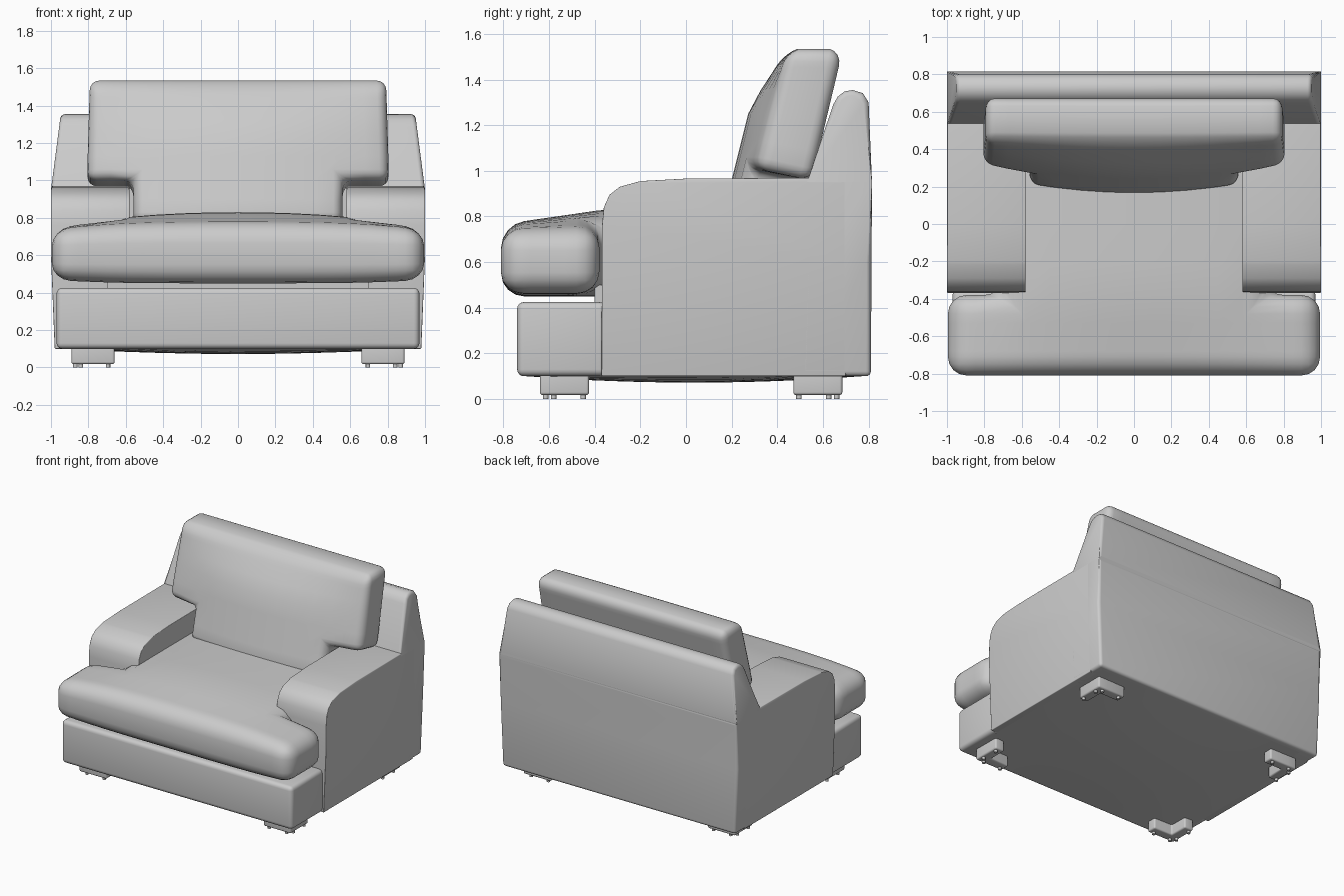
import bpy, bmesh, math
from mathutils import Vector

cube = bpy.data.objects.get("Cube")
if cube:
    bpy.data.objects.remove(cube)

GREY = (0.6, 0.6, 0.6, 1)
grey = bpy.data.materials.new("grey upholstery")
grey.use_nodes = True
grey.diffuse_color = GREY
grey.node_tree.nodes["Principled BSDF"].inputs["Base Color"].default_value = GREY


def finish(name, bm, bevel=0, segments=4, shape=None):
    """Round the sharp edges, bend the mesh with shape, and make the object."""
    bmesh.ops.recalc_face_normals(bm, faces=bm.faces[:])
    if bevel:
        sharp = [e for e in bm.edges
                 if e.is_manifold and e.calc_face_angle() > math.radians(45)]
        bmesh.ops.bevel(bm, geom=sharp, offset=bevel, segments=segments,
                        profile=0.5, affect='EDGES', clamp_overlap=True)
    if shape:
        for v in bm.verts:
            v.co = Vector(shape(*v.co))
    bmesh.ops.recalc_face_normals(bm, faces=bm.faces[:])
    mesh = bpy.data.meshes.new(name)
    bm.to_mesh(mesh)
    bm.free()
    mesh.materials.append(grey)
    obj = bpy.data.objects.new(name, mesh)
    bpy.context.collection.objects.link(obj)
    bpy.ops.object.select_all(action='DESELECT')
    obj.select_set(True)
    bpy.context.view_layer.objects.active = obj
    bpy.ops.object.shade_smooth_by_angle(angle=math.radians(40))
    return obj


def block(name, us, vs, w0, w1, bevel=0, keep=None, shape=None):
    """Gridded slab over the kept cells, thickened from w0 to w1."""
    bm = bmesh.new()
    grid = [[bm.verts.new((u, v, w0)) for v in vs] for u in us]
    for i in range(len(us) - 1):
        for j in range(len(vs) - 1):
            mid = (us[i] + us[i + 1]) / 2, (vs[j] + vs[j + 1]) / 2
            if keep is None or keep(*mid):
                bm.faces.new((grid[i][j], grid[i + 1][j],
                              grid[i + 1][j + 1], grid[i][j + 1]))
    bmesh.ops.delete(bm, geom=[v for v in bm.verts if not v.link_faces], context='VERTS')
    top = bmesh.ops.extrude_face_region(bm, geom=bm.faces[:], use_keep_orig=True)["geom"]
    for v in top:
        if isinstance(v, bmesh.types.BMVert):
            v.co.z = w1
    return finish(name, bm, bevel, shape=shape)


def prism(name, profile, x0, x1, bevel, shape=None):
    """Side profile of (y, z) points extruded across x."""
    bm = bmesh.new()
    rings = [[bm.verts.new((x, y, z)) for y, z in profile] for x in (x0, x1)]
    for ring in rings:
        bm.faces.new(ring)
    n = len(profile)
    for i in range(n):
        k = (i + 1) % n
        bm.faces.new((rings[0][i], rings[0][k], rings[1][k], rings[1][i]))
    for z in (0.6, 0.95):
        bmesh.ops.bisect_plane(bm, geom=bm.verts[:] + bm.edges[:] + bm.faces[:],
                               plane_co=(0, 0, z), plane_no=(0, 0, 1))
    return finish(name, bm, bevel, shape=shape)


def mirrored(values):
    return [-v for v in reversed(values)] + [0] + list(values)


def bowed(x, y, z):
    """Outer sides swell at mid height and lean in toward the top."""
    s = 1 - 0.13 * max(0, z - 0.95) - 0.04 * max(0, 0.6 - z)
    return x * s, y, z


# Arms
arm = [(-0.37, 0.1), (-0.368, 0.76), (-0.36, 0.84), (-0.335, 0.895), (-0.29, 0.93),
       (-0.2, 0.955), (0, 0.966), (0.7, 0.97), (0.7, 0.1)]
for side, name in ((1, "left_arm"), (-1, "right_arm")):
    prism(name, arm, side * 0.58, side, 0.03, bowed)

# Back frame with a sloping front
back = [(0.5, 0.1), (0.53, 0.95), (0.645, 1.29), (0.665, 1.325), (0.695, 1.348),
        (0.73, 1.354), (0.775, 1.34), (0.8, 1.3), (0.815, 0.95), (0.81, 0.1)]
prism("back_frame", back, -1, 1, 0.022, bowed)

# Base: front rail, hidden core and sagging underside cloth
block("front_rail", (-0.97, 0, 0.97), (-0.74, -0.35), 0.1, 0.425, 0.03)
block("base_core", (-0.7, 0.7), (-0.4, 0.6), 0.11, 0.5)
xs = mirrored([0.2, 0.4, 0.6, 0.8, 0.93])
ys = [-0.7 + 0.147 * i for i in range(11)]
block("underside_cloth", xs, ys, 0.1, 0.13, shape=lambda x, y, z: (
    x, y, z - 0.028 * (1 - (x / 0.93) ** 2) * max(0, 1 - ((y - 0.035) / 0.735) ** 2)))


# T-shaped seat cushion, crowned toward the middle
def seat_shape(x, y, z):
    t = (z - 0.45) / 0.315
    rise = min(1, max(0, (y + 0.81) / 0.45))
    crown = 0.065 * (1 - x * x) * rise - 0.03 * x ** 4
    bulge = 0.02 * x ** 4 * (1 - t)
    return x, y, z + t * crown + bulge


seat_x = mirrored([0.15, 0.3, 0.45, 0.58, 0.7, 0.85, 0.995])
seat_y = [-0.81, -0.68, -0.53, -0.38, -0.2, 0, 0.2, 0.45]
block("seat_cushion", seat_x, seat_y, 0.45, 0.765, 0.1,
      keep=lambda x, y: y < -0.38 or abs(x) < 0.7, shape=seat_shape)


# T-shaped back cushion, leaning back with a swollen front
def back_shape(x, h, w):
    front = 1 - w / 0.235
    swell = 0.1 * (1 - (x / 0.8) ** 2) * min(1, max(0, (1.53 - h) / 0.25))
    lean = 0.31 + 0.25 * (h - 1.0)
    taper = 1 - 0.04 * max(0, h - 1.1)
    y = lean + w - front * swell + (1 - front) * 0.02 * (h - 1.0)
    ease = min(1, max(0, (1.5 - h) / 0.4))
    z = h - 0.22 * w * ease + 0.03 * math.sin(math.pi * w / 0.235) * (1 - ease)
    return x * taper, y, z


cushion_x = mirrored([0.14, 0.28, 0.42, 0.56, 0.68, 0.805])
cushion_h = [0.78, 0.9, 1.01, 1.13, 1.25, 1.35, 1.44, 1.515]
block("back_cushion", cushion_x, cushion_h, 0, 0.235, 0.05,
      keep=lambda x, h: h > 1.01 or abs(x) < 0.56, shape=back_shape)


# L-shaped corner legs with small glide pads
def leg(name, sx, y, sy):
    def place(u, v, w):
        return sx * (0.89 - u), y - sy * v, w
    block(name, (0, 0.075, 0.23), (0, 0.075, 0.215), 0.018, 0.125, 0.012,
          keep=lambda u, v: u < 0.075 or v < 0.075, shape=place)
    bm = bmesh.new()
    for u, v in ((0.05, 0.025), (0.195, 0.025), (0.02, 0.06), (0.02, 0.19)):
        pad = bmesh.ops.create_cone(bm, cap_ends=True, segments=12, radius1=0.012,
                                    radius2=0.012, depth=0.024)["verts"]
        bmesh.ops.translate(bm, verts=pad, vec=place(u, v, 0.012))
    finish(name + "_pads", bm)


for sx, side in ((1, "left"), (-1, "right")):
    leg("front_" + side + "_leg", sx, -0.64, -1)
    leg("back_" + side + "_leg", sx, 0.685, 1)
